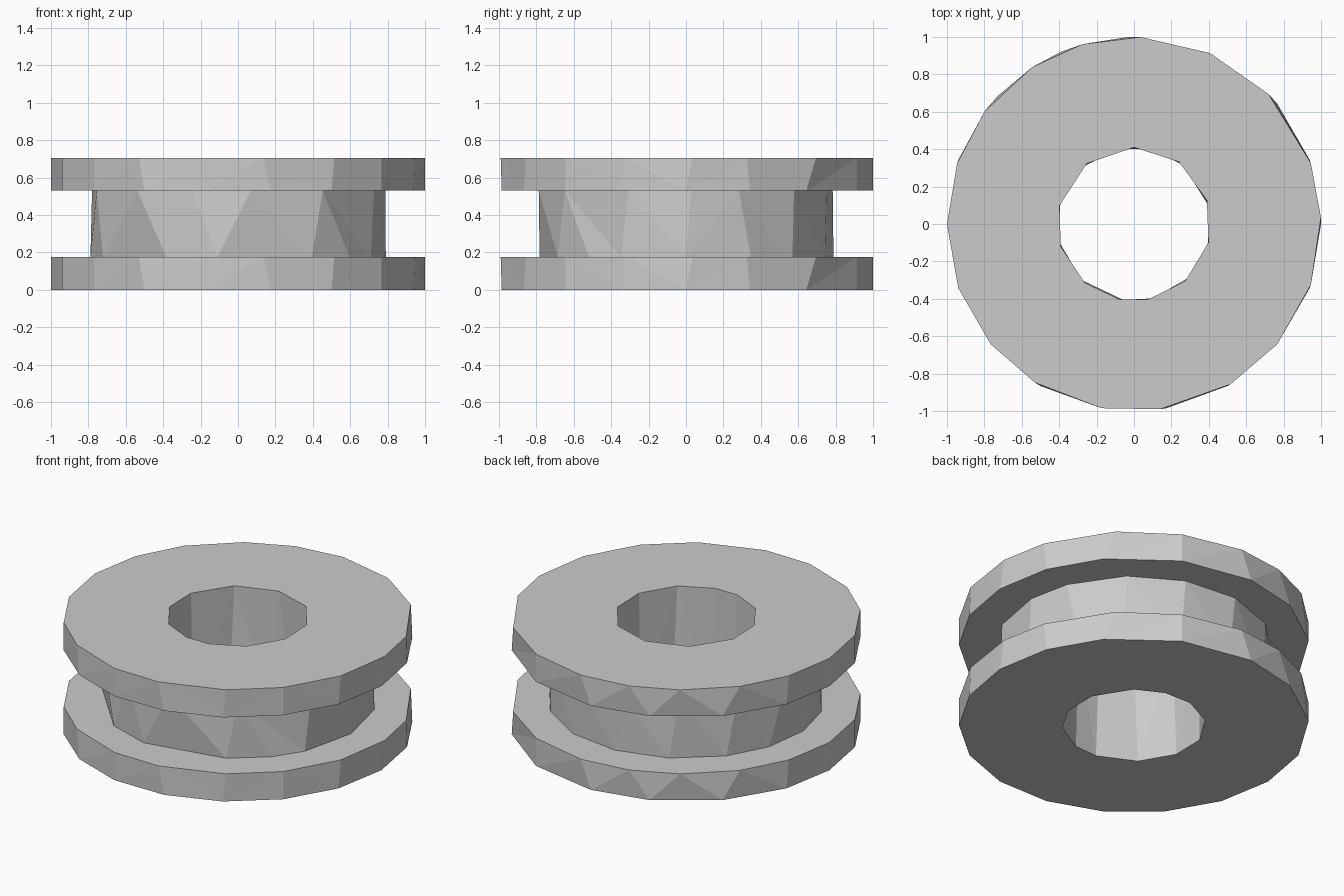
import bpy, bmesh
from math import cos, sin, radians

cube = bpy.data.objects.get("Cube")
if cube:
    bpy.data.objects.remove(cube, do_unlink=True)

# Corner angles in degrees of the faceted outlines
RIM_TOP = [2, 19, 44, 66, 88, 106, 123, 143, 161, 180, 200, 220, 238, 260, 278, 301, 320, 341]
RIM_LOW = [0, 20, 40, 66, 92, 113, 137, 160, 180, 200, 220, 240, 260, 280, 300, 320, 340]
HUB_TOP = [2, 21, 47, 72, 97, 122, 147, 171, 197, 227, 252, 275, 305, 337]
HUB_LOW = [0, 26, 46, 70, 94, 118, 142, 162, 183, 204, 241, 262, 300, 319, 334]
BORE_TOP = [18, 54, 90, 128, 166, 197, 230, 259, 281, 312, 346]
BORE_LOW = [14, 50, 76, 101, 132, 164, 194, 227, 262, 284, 316, 344]

FLANGE, HEIGHT = 0.175, 0.705


def ring(bm, angles, radius, z):
    """Closed outline of (angle, vertex) pairs."""
    return [(a, bm.verts.new((radius * cos(radians(a)), radius * sin(radians(a)), z)))
            for a in angles]


def zip_rings(bm, a, b):
    """Join two outlines with triangles, always stepping to the nearer corner."""
    i = j = 0
    while i < len(a) or j < len(b):
        va, vb = a[i % len(a)][1], b[j % len(b)][1]
        next_a = a[(i + 1) % len(a)]
        next_b = b[(j + 1) % len(b)]
        angle_a = next_a[0] + 360 * ((i + 1) // len(a))
        angle_b = next_b[0] + 360 * ((j + 1) // len(b))
        if j >= len(b) or (i < len(a) and angle_a <= angle_b):
            bm.faces.new((va, vb, next_a[1]))
            i += 1
        else:
            bm.faces.new((va, vb, next_b[1]))
            j += 1


rubber = bpy.data.materials.new("light_grey")
rubber.use_nodes = True
colour = (0.6, 0.6, 0.6, 1)
rubber.diffuse_color = colour
rubber.node_tree.nodes["Principled BSDF"].inputs["Base Color"].default_value = colour

# Cross-section: up the bore, over the top flange, down the hub, round the lower flange
bm = bmesh.new()
rings = [
    ring(bm, BORE_LOW, 0.41, 0),
    ring(bm, BORE_TOP, 0.41, HEIGHT),
    ring(bm, RIM_TOP, 1, HEIGHT),
    ring(bm, RIM_LOW, 1, HEIGHT - FLANGE),
    ring(bm, HUB_TOP, 0.79, HEIGHT - FLANGE),
    ring(bm, HUB_LOW, 0.79, FLANGE),
    ring(bm, RIM_TOP, 1, FLANGE),
    ring(bm, RIM_LOW, 1, 0),
]
for k, lower in enumerate(rings):
    zip_rings(bm, lower, rings[(k + 1) % len(rings)])
bmesh.ops.recalc_face_normals(bm, faces=bm.faces)

mesh = bpy.data.meshes.new("grooved_ring")
bm.to_mesh(mesh)
bm.free()
mesh.materials.append(rubber)
bpy.context.collection.objects.link(bpy.data.objects.new("grooved_ring", mesh))
